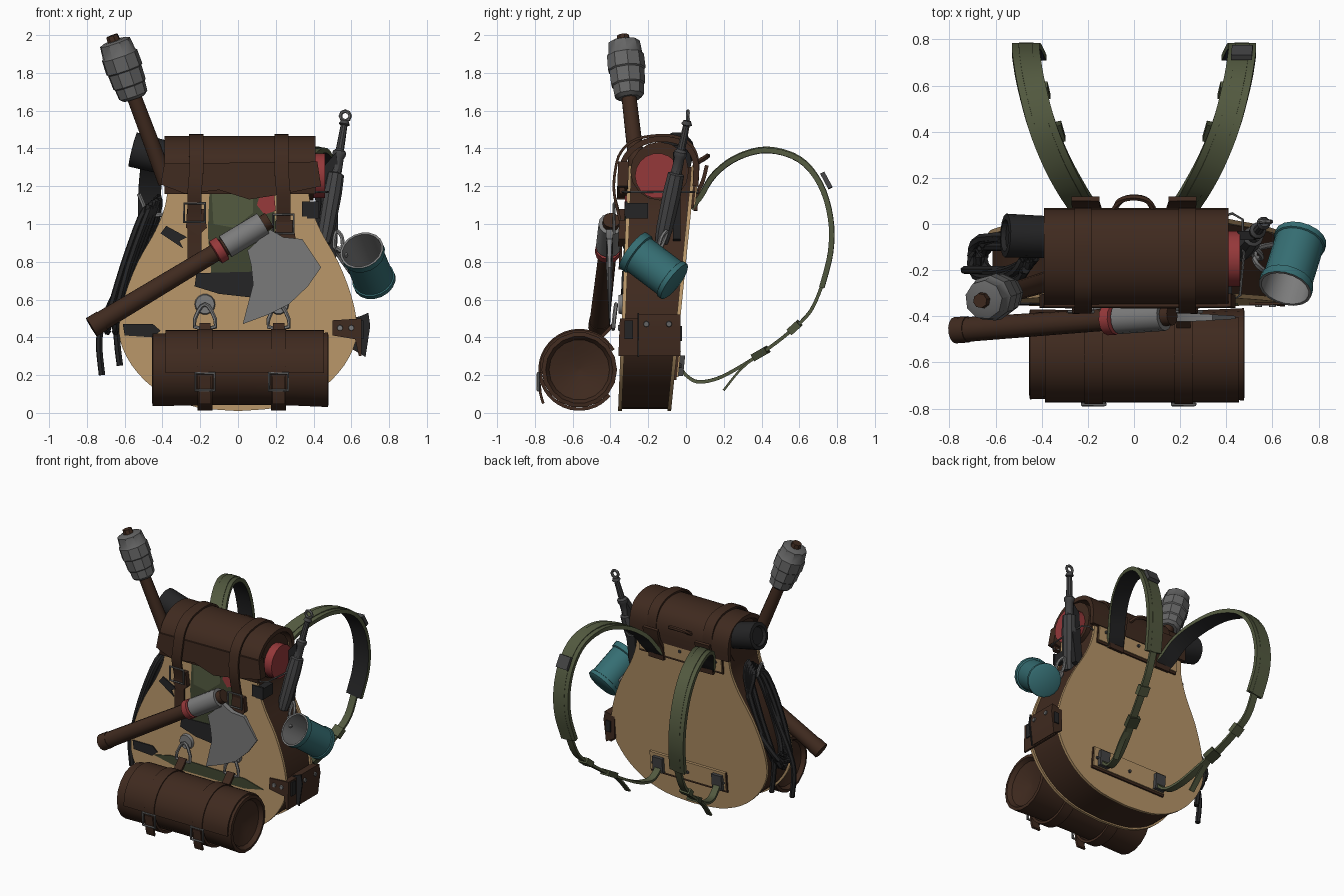
import bpy, bmesh, math
from mathutils import Vector as V

if "Cube" in bpy.data.objects:
    bpy.data.objects.remove(bpy.data.objects["Cube"])

def mat(name, r, g, b):
    m = bpy.data.materials.new(name)
    m.diffuse_color = (r, g, b, 1)
    m.use_nodes = True
    m.node_tree.nodes["Principled BSDF"].inputs["Base Color"].default_value = m.diffuse_color
    return m

BROWN = mat("brown_leather", .050, .023, .0135)
BEIGE = mat("beige_hide", .47, .30, .14)
BLACK = mat("black_cloth", .018, .018, .019)
STEEL = mat("grey_steel", .20, .20, .20)
WORN = mat("worn_grey", .13, .13, .13)
IRON = mat("dark_iron", .058, .058, .06)
RED = mat("red_cloth", .30, .04, .042)
GREEN = mat("green_canvas", .085, .10, .05)
TEAL = mat("teal_enamel", .036, .155, .17)
CAMO = mat("dark_green_cloth", .05, .06, .03)

def loft(name, rings, mats, closed=False, pick=None, caps=True):
    """Skin a list of rings; pick(segment, side) chooses the material slot."""
    mats = mats if isinstance(mats, list) else [mats]
    bm = bmesh.new()
    vs = [[bm.verts.new(p) for p in r] for r in rings]
    n = len(rings[0])
    for i in range(len(vs) - (0 if closed else 1)):
        a, b = vs[i], vs[(i + 1) % len(vs)]
        for j in range(n):
            f = bm.faces.new((a[j], a[(j + 1) % n], b[(j + 1) % n], b[j]))
            f.material_index = pick(i, j) if pick else 0
    if caps and not closed:
        for k, i in ((0, 0), (-1, len(vs) - 2)):
            f = bm.faces.new(vs[k])
            f.material_index = pick(i, 0) if pick else 0
    bmesh.ops.recalc_face_normals(bm, faces=bm.faces)
    me = bpy.data.meshes.new(name)
    bm.to_mesh(me)
    bm.free()
    for m in mats:
        me.materials.append(m)
    me.polygons.foreach_set("use_smooth", [True] * len(me.polygons))
    me.set_sharp_from_angle(angle=math.radians(35))
    ob = bpy.data.objects.new(name, me)
    bpy.context.collection.objects.link(ob)
    return ob

def curve(pts, steps=4, closed=False):
    """Catmull-Rom curve through the points."""
    p, n, out = [V(q) for q in pts], len(pts), []
    at = (lambda i: p[i % n]) if closed else (lambda i: p[max(0, min(n - 1, i))])
    for i in range(n if closed else n - 1):
        a, b, c, d = at(i - 1), at(i), at(i + 1), at(i + 2)
        for s in range(steps):
            t = s / steps
            out.append(.5 * (2*b + (c - a)*t + (2*a - 5*b + 4*c - d)*t*t + (3*b - a - 3*c + d)*t**3))
    return out if closed else out + [p[-1]]

def tangents(p, closed=False):
    n = len(p)
    return [(p[(i + 1) % n if closed else min(n - 1, i + 1)] - p[i - 1 if closed else max(0, i - 1)]).normalized()
            for i in range(n)]

def lathe(name, p1, p2, prof, mats, n=14, pick=None):
    """Turned part along p1-p2 from (fraction, radius) pairs."""
    p1, p2 = V(p1), V(p2)
    q = (p2 - p1).to_track_quat('Z', 'Y')
    return loft(name, [[p1.lerp(p2, t) + q @ V((r*math.cos(2*math.pi*k/n), r*math.sin(2*math.pi*k/n), 0))
                        for k in range(n)] for t, r in prof], mats, pick=pick)

def rod(name, p1, p2, r1, r2, m, n=12):
    return lathe(name, p1, p2, [(0, r1), (1, r2)], m, n)

def tube(name, pts, r, m, closed=False, n=6, steps=4):
    p = curve(pts, steps, closed)
    rings = []
    for c, t in zip(p, tangents(p, closed)):
        u = t.cross(V((.31, .9, .17))).normalized()
        w = t.cross(u)
        rings.append([c + r*(math.cos(2*math.pi*k/n)*u + math.sin(2*math.pi*k/n)*w) for k in range(n)])
    return loft(name, rings, m, closed)

def ribbon(name, pts, w, th, mats, steps=4, pick=None):
    """Flat strap; its width runs along x and its outer side is left of the path."""
    p = curve(pts, steps)
    rings = []
    for c, t in zip(p, tangents(p)):
        u = (V((1, 0, 0)) - t*t.x).normalized()
        n = u.cross(t)
        rings.append([c + u*w/2 + n*th/2, c - u*w/2 + n*th/2, c - u*w/2 - n*th/2, c + u*w/2 - n*th/2])
    return loft(name, rings, mats, pick=pick)

def front(z): return -.36 + .04*z
def back(z): return -.08 + .10*z

def slab(name, outline, y0, y1, m):
    """Extrude an x-z outline between two sloping planes."""
    return loft(name, [[(x, y(z), z) for x, z in outline] for y in (y0, y1)], m)

def plate(name, outline, m, off=.008):
    return slab(name, outline, lambda z: front(z) - off, lambda z: front(z) + .005, m)

def rect(x, z, w, h): return [(x-w/2, z-h/2), (x+w/2, z-h/2), (x+w/2, z+h/2), (x-w/2, z+h/2)]

# pear-shaped body: two hide panels and a leather side wall
half = [(0, .01), (.22, .03), (.40, .10), (.53, .21), (.61, .34), (.63, .46), (.60, .62), (.53, .80),
        (.44, .96), (.385, 1.1), (.375, 1.22), (.39, 1.31)]
right = [(p.x, p.y) for p in curve([(x, z, 0) for x, z in half], 3)]
shape = right + [(-x, z) for x, z in reversed(right[1:])]
wall = [(x*.975, .02 + (z - .01)*.985) for x, z in shape]
slab("front_panel", shape, front, lambda z: front(z) + .02, BEIGE)
slab("back_panel", shape, lambda z: back(z) - .02, back, BEIGE)
slab("side_wall", wall, lambda z: front(z) + .015, lambda z: back(z) - .015, BROWN)

# patches and openings on the front
plate("pocket_opening", [(-.14, .72), (.17, .72), (.2, 1.0), (.18, 1.2), (-.15, 1.2), (-.16, .95)], CAMO, .004)
plate("pocket_camo", [(-.13, 1.0), (-.02, .98), (.08, 1.06), (.08, 1.18), (-.14, 1.18)], GREEN)
plate("pocket_red", [(.1, 1.1), (.14, 1.05), (.2, 1.07), (.19, 1.17), (.12, 1.17)], RED, .009)
plate("pocket_black", [(-.23, .67), (-.1, .63), (.08, .61), (.2, .66), (.17, .75), (-.22, .74)], BLACK, .009)
plate("bottom_patch", [(-.44, .41), (-.2, .36), (.3, .36), (.45, .39), (.3, .43), (-.3, .44)], CAMO, .006)
plate("left_low_tab", [(-.6, .41), (-.45, .4), (-.41, .435), (-.45, .47), (-.61, .47)], BLACK)
plate("left_high_tab", [(-.41, .95), (-.29, .87), (-.31, .91), (-.27, .93), (-.38, .99)], BLACK)
plate("right_high_tab", rect(.385, 1.08, .09, .08), BLACK)
loft("right_side_band", [[(x, y, z) for x, z in rect(.395, 1.07, .06, .08)] for y in (-.32, -.2)], BLACK)

# rolled lid, its stuffing and the two closing straps
lid = [(-.335, 1.16), (-.345, 1.26), (-.315, 1.36), (-.23, 1.43), (-.11, 1.45), (0, 1.415), (.05, 1.33), (.05, 1.2)]
ribbon("lid", [(.01, y, z) for y, z in lid], .80, .03, BROWN)
plate("lid_lip", [(-.41, 1.21), (-.28, 1.16), (-.1, 1.18), (.06, 1.13), (.25, 1.16), (.44, 1.2), (.42, 1.33), (-.39, 1.32)],
      BROWN, .052)
rod("red_blanket", (-.36, -.15, 1.255), (.46, -.15, 1.255), .12, .12, RED, 18)
rod("lid_stuffing", (-.37, -.14, 1.28), (.40, -.14, 1.28), .155, .155, BROWN, 16)
for s, x, low in (("left", -.23, .76), ("right", .24, .94)):
    path = [(x, front(low) - .02, low), (x, -.345, 1.0), (x, -.38, 1.16)]
    ribbon(s + "_lid_strap", path + [(x*.96, y - .03 if y < -.2 else y + .01, z + .02) for y, z in lid[1:]],
           .075, .014, BROWN)
    bz = 1.06 if s == "left" else 1.0
    tube(s + "_lid_buckle", [(x + a*.055, -.38, bz + b*.05) for a, b in ((-1, -1), (1, -1), (1, 1), (-1, 1))],
         .008, WORN, True, 5, 1)
    plate(s + "_strap_end", [(x-.045, bz-.08), (x+.02, bz-.12), (x+.065, bz-.08), (x+.05, bz+.02), (x-.04, bz+.02)],
          BROWN, .035)
tube("carry_handle", [(-.09, .05, 1.32), (-.06, .1, 1.35), (0, .115, 1.36), (.06, .1, 1.35), (.09, .05, 1.32)], .014, BROWN)

# black roll poking out on the left
lathe("black_roll", (-.3, -.06, 1.33), (-.56, -.05, 1.395), [(0, .09), (.99, .095), (1, .07), (.93, .06)], BLACK, 14)

# torch
rod("torch_handle", (-.38, -.25, 1.22), (-.56, -.305, 1.7), .045, .04, BROWN)
steps = [(0, .06), (.05, .08), (.22, .085), (.24, .092), (.48, .095), (.5, .102), (.74, .1), (.77, .092), (.97, .085), (1, .06)]
lathe("torch_wrapping", (-.55, -.3, 1.665), (-.655, -.33, 1.97), steps, WORN, 9)
rod("torch_tip", (-.65, -.329, 1.95), (-.668, -.333, 1.998), .038, .032, BROWN, 8)

# axe
A, B = V((-.765, -.46, .46)), V((.165, -.395, 1.02))
rod("axe_handle", A, B, .054, .045, BROWN, 14)
rod("axe_handle_butt", A.lerp(B, -.012), A.lerp(B, .05), .057, .057, BROWN, 14)
lathe("axe_red_band", A.lerp(B, .69), A.lerp(B, .74), [(0, .05), (.1, .068), (.9, .068), (1, .05)], RED, 12)
rod("axe_socket", A.lerp(B, .75), A.lerp(B, .965), .066, .066, STEEL, 14)
blade = [(.05, .86), (.07, .78), (.08, .68), (.025, .47), (.16, .52), (.27, .575), (.37, .67), (.44, .77),
         (.34, .92), (.24, .93), (.17, .97)]
cx, cz = .15, .86
edge = lambda x, z: min(.025, max(.003, .025 - .06*math.hypot(x - cx, z - cz)))
loft("axe_blade", [[(x, -.405 + s*edge(x, z), z) for x, z in blade] for s in (-1, 1)], STEEL)

# bedroll with open ends, flap, straps and hanging rings
ends = [(.07, .01), (.05, .1), (.03, .16), (0, .175), (.004, .195), (.2, .192), (.5, .188), (.8, .192), (.996, .2),
        (1, .178), (.97, .16), (.95, .1), (.93, .01)]
lathe("bedroll", (-.455, -.565, .228), (.48, -.565, .228), ends, BROWN, 18)
def arc(x, r, a0, a1, n=10):
    return [(x, -.565 + r*math.cos(math.radians(a0 + (a1 - a0)*i/n)), .228 + r*math.sin(math.radians(a0 + (a1 - a0)*i/n)))
            for i in range(n + 1)]
ribbon("bedroll_flap", arc(.035, .203, 185, 40), .84, .014, BROWN, 2)
for s, x in (("left", -.175), ("right", .215)):
    ribbon(s + "_roll_strap", arc(x, .208, 320, 30, 16), .08, .018, BROWN, 2)
    ribbon(s + "_strap_tail", [(x, -.755, .05), (x, -.77, .1), (x, -.78, .2)], .065, .014, BROWN, 2)
    tube(s + "_roll_buckle", [(x + a*.05, -.782, .165 + b*.045) for a, b in ((-1, -1), (1, -1), (1, 1), (-1, 1))],
         .009, WORN, True, 5, 1)
    ribbon(s + "_roll_hanger", [(x, -.45, .4), (x, -.41, .44), (x, -.385, .47)], .06, .018, BROWN, 2)
    tube(s + "_roll_ring", [(x - .055, -.385, .455), (x + .055, -.385, .455), (x + .035, -.375, .54), (x, -.37, .575),
                            (x - .035, -.375, .54)], .011, STEEL, True, 6, 2)
    rod(s + "_ring_mount", (x, front(.57), .575), (x, front(.57) - .02, .575), .055, .05, STEEL, 14)

# enamel cup: teal outside, grey inside
cup = [(0, .10), (.03, .115), (.12, .115), (.13, .108), (.85, .108), (.87, .118), (1, .118), (1, .106), (.1, .095)]
lathe("cup", (.725, -.055, .69), (.655, -.28, .86), cup, [TEAL, STEEL], 18, lambda i, j: int(i >= 6))
tube("cup_handle", [(.575, -.21, .83), (.53, -.17, .87), (.53, -.11, .84), (.6, -.09, .74)], .013, STEEL)
tube("cup_hook", [(.52, -.1, .96), (.55, -.13, .93), (.55, -.15, .86), (.51, -.13, .88)], .011, STEEL, True)

# sheathed spike on the right
S, T = V((.455, -.13, .9)), V((.568, .01, 1.56))
lathe("spike", S, T, [(0, .035), (.1, .045), (.4, .05), (.55, .045), (.56, .03), (.68, .028), (.7, .036), (.73, .036),
                      (.75, .022), (.94, .018), (.95, .03), (.98, .02)], IRON, 10)
tube("spike_ring", [T + V((.026*math.cos(a*.785), 0, .012 + .026*math.sin(a*.785))) for a in range(8)], .01, WORN, True, 6, 1)
loft("spike_holder", [[(x, y, z) for x, z in ((.42, .9), (.48, .92), (.53, 1.3), (.52, 1.38), (.45, 1.3))]
                      for y in (-.07, -.03)], BLACK)
tube("wire_frame", [(.38, -.32, 1.17), (.46, -.31, 1.17), (.47, .02, 1.17), (.38, .03, 1.17)], .006, WORN, False, 5, 2)

# right side leather pouch with rivets and black front
slab("side_tab", [(.5, .41), (.62, .39), (.64, .3), (.655, .3), (.655, .5), (.5, .49)],
     lambda z: front(z) - .01, lambda z: -.05, BROWN)
slab("side_pouch", [(.6, .34), (.67, .3), (.69, .46), (.68, .52), (.6, .5)], lambda z: -.25, lambda z: -.03, BROWN)
slab("pouch_front", [(.61, .34), (.675, .295), (.7, .46), (.69, .53), (.62, .5)], lambda z: -.257, lambda z: -.248, BLACK)
for x in (.54, .6):
    rod("front_rivet", (x, -.34, .45), (x, -.36, .45), .018, .014, STEEL, 8)
for y in (-.21, -.09):
    rod("side_rivet", (.68, y, .47), (.697, y, .47), .018, .014, WORN, 8)
slab("black_clip", rect(.645, .44, .04, .1), lambda z: -.325, lambda z: -.28, BLACK)
slab("black_back_clip", rect(.65, .42, .04, .08), lambda z: -.06, lambda z: -.022, BLACK)

# coiled cable on the left
for i in range(5):
    a, b = .014*i, .025*(i % 3)
    tube("cable_loop", [(-.42 - a, -.13, 1.14 - a), (-.46 - a, -.18 - b, 1.03), (-.55 - a, -.21 - b, .78),
                        (-.63 - a, -.2 - b, .54 - b), (-.65 - a, -.14, .43 + 2*b), (-.61 - a, -.09 + a/2, .55),
                        (-.52 + a, -.06, .8), (-.43 - a, -.08, 1.04)], .019, BLACK, True, 6, 3)
for y, pts in ((-.2, ((-.47, 1.1), (-.57, .8), (-.7, .52), (-.735, .38), (-.72, .2))),
               (-.1, ((-.45, 1.05), (-.55, .75), (-.64, .52), (-.64, .38), (-.625, .25)))):
    tube("cable_tail", [(x, y, z) for x, z in pts], .018, BLACK)
tube("cable_hook", [(-.4, -.13, 1.05), (-.48, -.13, 1.05), (-.5, -.13, 1.1), (-.525, -.13, 1.16)], .012, STEEL)

# back mounting plates with bolts
for s, z, w, h in (("top", 1.17, .68, .17), ("bottom", .25, .62, .15)):
    slab(s + "_mount_edge", rect(.01, z, w, h), back, lambda q: back(q) + .012, BROWN)
    slab(s + "_mount_plate", rect(.01, z + .008, w - .01, h - .015), back, lambda q: back(q) + .02, BEIGE)
    for x in (-.28, .01, .29):
        rod(s + "_bolt", (x, back(z), z), (x, back(z) + .03, z), .014, .01, IRON, 8)

# shoulder straps: padded green upper with black lining, thin lower strap, sliders
pad = [(.2, .04, 1.1), (.225, .08, 1.15), (.27, .15, 1.26), (.335, .27, 1.35), (.40, .43, 1.39), (.445, .6, 1.34),
       (.465, .71, 1.21), (.47, .765, 1.03), (.462, .765, .85), (.44, .72, .67)]
thin = [(.44, .73, .7), (.43, .66, .54), (.4, .55, .43), (.36, .42, .33), (.31, .28, .24), (.275, .16, .18),
        (.25, .06, .165), (.24, .0, .2), (.24, -.03, .24)]
for s, k in (("left", -1), ("right", 1)):
    mir = lambda pts: [(k*x, y, z) for x, y, z in pts]
    ribbon(s + "_shoulder_pad", mir(pad), .12, .028, [GREEN, BLACK], 4, lambda i, j: int(j == 2))
    ribbon(s + "_shoulder_ridge", mir([(x, y + .012*(y - .4), z + .016*(z - .85)) for x, y, z in pad]), .06, .022, GREEN)
    ribbon(s + "_lower_strap", mir(thin), .05, .018, GREEN)
    ribbon(s + "_strap_slider", mir([(.412, .6, .475), (.37, .45, .355)][:1] + [(.4, .55, .43)]), .075, .04, GREEN, 1)
    if k > 0:
        ribbon("pad_buckle", [(.466, .722, 1.27), (.47, .765, 1.19)], .09, .025, IRON, 1)
    ribbon(s + "_strap_clip", mir([(.355, .43, .335), (.32, .34, .275)][:1] + [(.335, .36, .295)]), .08, .04, CAMO, 1)
    ribbon(s + "_loose_end", mir([(.345, .37, .3), (.34, .28, .22), (.33, .2, .12)]), .04, .012, GREEN)
    ribbon(s + "_upper_anchor", mir([(.2, .05, 1.07), (.2, .06, 1.16), (.21, .09, 1.23), (.21, .11, 1.31)]), .12, .02, BROWN)
    slab(s + "_lower_anchor", rect(k*.24, .25, .08, .11), back, lambda z: back(z) + .045, IRON)
